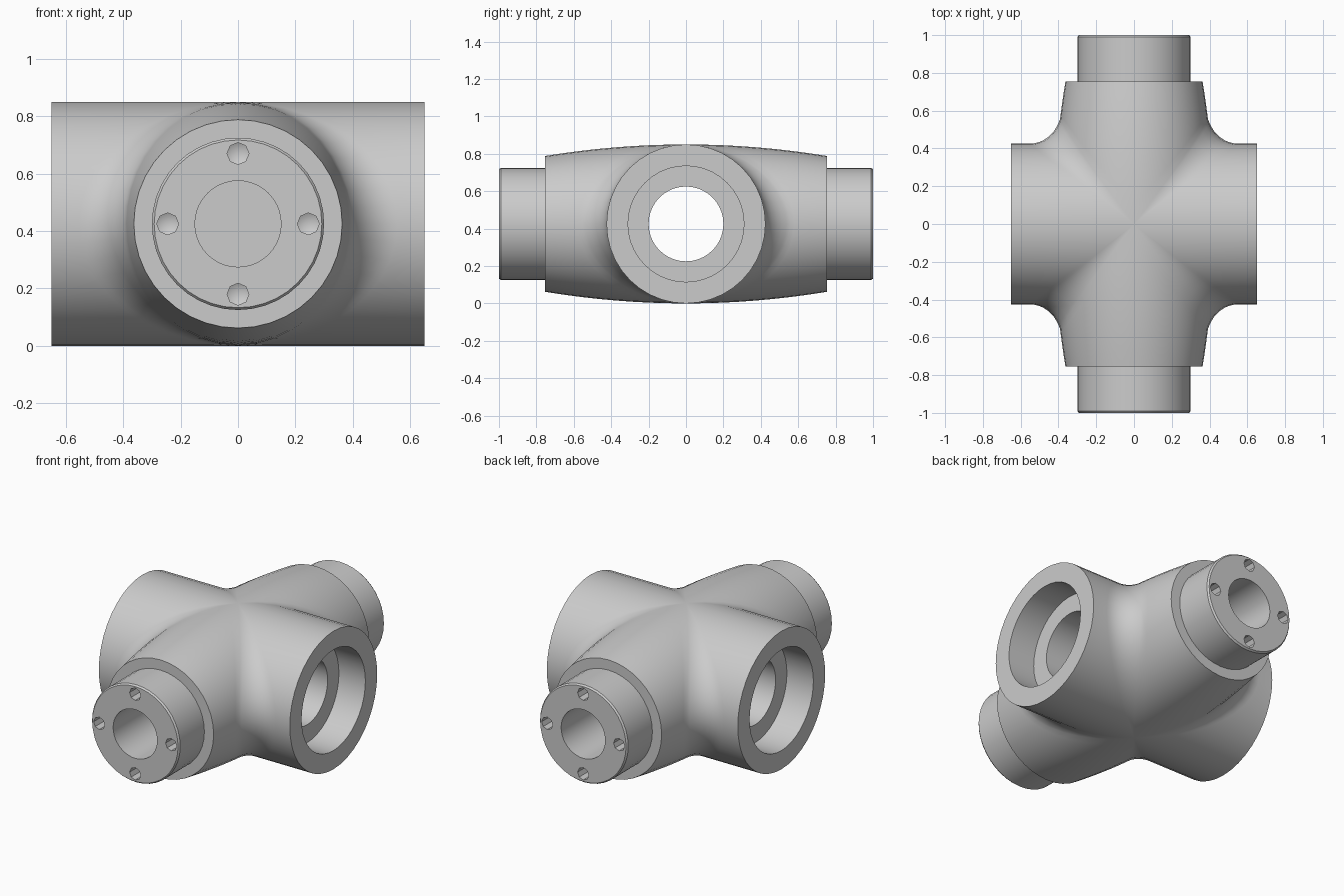
import bpy, bmesh
from math import sin, cos, pi, radians
from mathutils import Vector, Matrix

cube = bpy.data.objects.get("Cube")
if cube:
    bpy.data.objects.remove(cube)

R = 0.425        # main tube radius, also height of its axis
RHO = 0.13       # blend radius between the tube and the barrel
COLLAR_Y = 0.755
STEPS = 20       # segments per half circle

steel = bpy.data.materials.new("grey_steel")
steel.use_nodes = True
GREY = (0.6, 0.6, 0.6, 1)
steel.diffuse_color = GREY
steel.node_tree.nodes["Principled BSDF"].inputs["Base Color"].default_value = GREY


def barrel_radius(y):
    return R - 0.109 * y * y


def section(angle):
    """Path from the tube bore, over the skin and the blend, into the stub hole."""
    c, s = cos(angle), sin(angle)
    if abs(c) < 1e-6:
        c = 0.0
    # Stepped socket and outer skin of the tube
    path = [Vector((x, r * c, r * s)) for x, r in
            ((0, 0.2), (0.47, 0.2), (0.47, 0.31), (0.65, 0.31), (0.65, R))]
    # Rolling-ball blend into the barrel
    centre = (R + RHO) * Vector((c, c, s))
    n1, n2 = Vector((0, c, s)), Vector((c, 0, s))
    for i in range(9):
        t = i / 8
        p = centre - RHO * n1.lerp(n2, t).normalized()
        k = 1 + (barrel_radius(p.y) / R - 1) * t
        path.append(Vector((p.x * k, p.y, p.z * k)))
    # Tapering barrel
    y0 = path[-1].y
    for i in range(1, 9):
        y = y0 + (COLLAR_Y - y0) * i / 8
        r = barrel_radius(y)
        path.append(Vector((r * c, y, r * s)))
    # Collar step, stub and its blind hole
    path += [Vector((r * c, y, r * s)) for y, r in
             ((COLLAR_Y, 0.3), (0.99, 0.3), (1, 0.292), (1, 0.15), (0.5, 0.15), (0.5, 0))]
    return path


def make_object(name, bm):
    bmesh.ops.recalc_face_normals(bm, faces=bm.faces)
    mesh = bpy.data.meshes.new(name)
    bm.to_mesh(mesh)
    bm.free()
    mesh.materials.append(steel)
    ob = bpy.data.objects.new(name, mesh)
    bpy.context.collection.objects.link(ob)
    ob.location.z = R
    return ob


# One quarter of the fitting, mirrored into the whole
bm = bmesh.new()
rows = [[bm.verts.new(p) for p in section(-pi / 2 + pi * i / STEPS)]
        for i in range(STEPS + 1)]
for a, b in zip(rows, rows[1:]):
    for j in range(len(a) - 1):
        bm.faces.new((a[j], a[j + 1], b[j + 1], b[j]))
bmesh.ops.remove_doubles(bm, verts=bm.verts, dist=1e-5)
body = make_object("cross_fitting", bm)
mirror = body.modifiers.new("mirror", 'MIRROR')
mirror.use_axis = (True, True, False)
mirror.merge_threshold = 1e-4

# Pointed drills for the four screw holes in each stub
bm = bmesh.new()
for side in (-1, 1):
    for k in range(4):
        a = k * pi / 2
        place = (Matrix.Translation((0.245 * cos(a), side * 0.95, 0.245 * sin(a)))
                 @ Matrix.Rotation(side * pi / 2, 4, 'X'))
        made = bmesh.ops.create_cone(bm, cap_ends=True, segments=8, radius1=0.038,
                                     radius2=0.038, depth=0.16, matrix=place)
        caps = {f for v in made["verts"] for f in v.link_faces if len(f.verts) == 8}
        inner = min(caps, key=lambda f: abs(f.calc_center_median().y))
        tip = bmesh.ops.poke(bm, faces=[inner])["verts"][0]
        tip.co.y -= side * 0.02
drills = make_object("screw_hole_drills", bm)
drills.hide_render = True
cut = body.modifiers.new("screw_holes", 'BOOLEAN')
cut.operation = 'DIFFERENCE'
cut.solver = 'EXACT'
cut.object = drills

# Fix the shape, then smooth the curved skin and keep the rims sharp
bpy.ops.object.select_all(action='DESELECT')
bpy.context.view_layer.objects.active = body
body.select_set(True)
for name in ("mirror", "screw_holes"):
    bpy.ops.object.modifier_apply(modifier=name)
bpy.data.objects.remove(drills)
bpy.ops.object.shade_smooth_by_angle(angle=radians(30))
